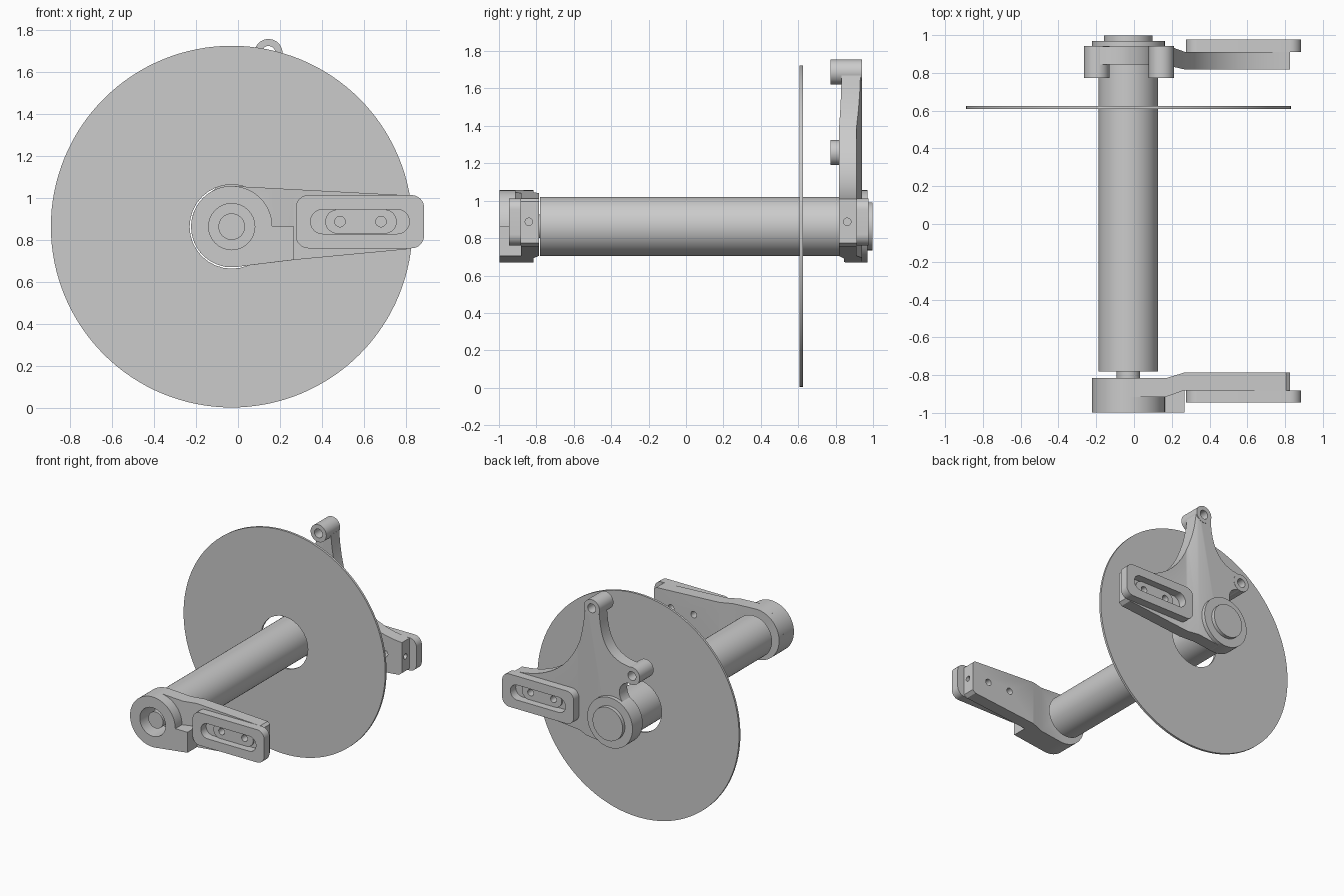
import bpy, bmesh, math
from math import cos, sin, pi

if "Cube" in bpy.data.objects:
    bpy.data.objects.remove(bpy.data.objects["Cube"])

GREY = (0.6, 0.6, 0.6, 1)
metal = bpy.data.materials.new("plain grey")
metal.use_nodes = True
metal.diffuse_color = GREY
metal.node_tree.nodes["Principled BSDF"].inputs["Base Color"].default_value = GREY

CX, CZ = -0.03, 0.863      # axle axis
SLOT_Z = 0.887             # centre height of the slotted plates


def prism(name, pts, a, b, axis="y"):
    """Extrude a closed outline from a to b along the given axis."""
    place = {"y": lambda p, t: (p[0], t, p[1]),
             "z": lambda p, t: (p[0], p[1], t),
             "x": lambda p, t: (t, p[0], p[1])}[axis]
    bm = bmesh.new()
    low = bm.faces.new([bm.verts.new(place(p, a)) for p in pts])
    ext = bmesh.ops.extrude_face_region(bm, geom=[low])
    for v in ext["geom"]:
        if isinstance(v, bmesh.types.BMVert):
            v.co["xyz".index(axis)] = b
    bmesh.ops.recalc_face_normals(bm, faces=bm.faces)
    mesh = bpy.data.meshes.new(name)
    bm.to_mesh(mesh)
    bm.free()
    mesh.materials.append(metal)
    obj = bpy.data.objects.new(name, mesh)
    bpy.context.collection.objects.link(obj)
    return obj


def arc(x, z, r, start=0, end=2 * pi, n=64):
    steps = n if end - start >= 2 * pi else n - 1
    return [(x + r * cos(start + (end - start) * i / steps),
             z + r * sin(start + (end - start) * i / steps)) for i in range(n)]


def rounded(x0, x1, z0, z1, r):
    """Rounded rectangle; a pill when r is half the height."""
    pts = []
    corners = [(x1 - r, z1 - r), (x0 + r, z1 - r), (x0 + r, z0 + r), (x1 - r, z0 + r)]
    for k, (x, z) in enumerate(corners):
        pts += arc(x, z, r * 0.999, k * pi / 2, (k + 1) * pi / 2, 10)
    return pts


def bezier(p, q, r, s, n=14):
    out = []
    for i in range(n + 1):
        t = i / n
        u = 1 - t
        out.append(tuple(u**3 * p[k] + 3 * u * u * t * q[k] + 3 * u * t * t * r[k]
                         + t**3 * s[k] for k in (0, 1)))
    return out


def boolean(obj, other, op="DIFFERENCE"):
    mod = obj.modifiers.new(op.lower(), "BOOLEAN")
    mod.operation, mod.object, mod.solver = op, other, "EXACT"
    bpy.context.view_layer.objects.active = obj
    bpy.ops.object.modifier_apply(modifier=mod.name)
    bpy.data.objects.remove(other)


def drill(obj, x, z, r, a, b):
    boolean(obj, prism("cutter", arc(x, z, r, n=32), a, b))


def slotted_mount(side, label):
    """Slotted plate with an inner pad; side is -1 at the front, 1 at the back."""
    plate = prism(label + "_slotted_plate", rounded(0.275, 0.885, 0.76, 1.013, 0.06),
                  side * 0.881, side * 0.946)
    boolean(plate, prism("cutter", rounded(0.345, 0.815, SLOT_Z - 0.058, SLOT_Z + 0.058, 0.058),
                         side * 0.8, side * 1.05))
    pad = prism(label + "_slot_pad", rounded(0.415, 0.755, SLOT_Z - 0.057, SLOT_Z + 0.057, 0.057),
                side * 0.875, side * 0.892)
    for x in (0.485, 0.68):
        drill(pad, x, SLOT_Z, 0.025, side * 0.7, side * 1.05)
    if side > 0:
        for part in (plate, pad):
            part.location.y = 0.03


def finish_arm(arm, side, y_end):
    for x in (0.485, 0.68):
        drill(arm, x, SLOT_Z, 0.025, side * 0.7, side * 1.05)
    boolean(arm, prism("cutter", arc(y_end, SLOT_Z, 0.02, n=24), 0.72, 0.9, "x"))


# Axle, stub and disc
prism("axle_tube", arc(CX, CZ, 0.158), -0.78, 0.86)
prism("axle_stub", arc(CX, CZ, 0.063), -0.96, -0.77)
disc = prism("disc", arc(CX, CZ, 0.86, n=128), 0.608, 0.625)
drill(disc, CX, CZ, 0.2, 0.5, 0.7)

# Front arm: side outline crossed with a cranked plan profile
arm_side = arc(CX, CZ, 0.193, 0.48 * pi, 1.53 * pi, 40) + [
    (0.27, 0.705), (0.8, 0.755), (0.825, 0.775), (0.825, 0.995), (0.805, 1.012)]
front_arm = prism("front_arm", arm_side, -1.1, -0.7)
boolean(front_arm, prism("cutter", [
    (-0.4, -0.816), (0.17, -0.816), (0.265, -0.787), (0.9, -0.787),
    (0.9, -0.881), (0.265, -0.881), (0.17, -0.915), (-0.4, -0.915)], 0, 2, "z"), "INTERSECT")
# Front hub with its lower stop block
hub_side = arc(CX, CZ, 0.193, 0, 1.53 * pi, 56) + [(0.267, 0.705), (0.267, CZ)]
front_hub = prism("front_hub", hub_side, -0.997, -0.87)
for part in (front_arm, front_hub):
    drill(part, CX, CZ, 0.11, -1.1, -0.7)
finish_arm(front_arm, -1, -0.84)
slotted_mount(-1, "front")

# Back bracket: arm merged with a tall fin that carries two lugs
TOP_LUG, SIDE_LUG = (0.145, 1.688), (-0.198, 1.257)
fin_side = (bezier((0.825, 1.01), (0.5, 1.03), (0.25, 1.2), (0.21, 1.67))
            + bezier((0.082, 1.67), (0.07, 1.42), (-0.02, 1.33), (-0.19, 1.32))
            + bezier((-0.2, 1.195), (-0.08, 1.2), (-0.06, 1.08), (-0.13, 1.02))
            + arc(CX, CZ, 0.192, 0.7 * pi, 1.53 * pi, 32)
            + [(0.27, 0.705), (0.8, 0.755), (0.825, 0.775)])
bracket = prism("back_bracket", fin_side, 0.7, 1.1)
boolean(bracket, prism("cutter", [
    (-0.4, 0.845), (0.15, 0.845), (0.27, 0.818), (0.9, 0.818),
    (0.9, 0.911), (0.27, 0.911), (0.19, 0.94), (-0.4, 0.94)], 0, 2, "z"), "INTERSECT")
finish_arm(bracket, 1, 0.862)
for label, (x, z) in (("top_lug", TOP_LUG), ("side_lug", SIDE_LUG)):
    lug = prism(label, arc(x, z, 0.067, n=40), 0.773, 0.942)
    for part in (lug, bracket):
        drill(part, x, z, 0.034, 0.6, 1.2)
prism("back_hub", arc(CX, CZ, 0.193), 0.85, 0.97)
prism("back_hub_cap", arc(CX, CZ, 0.128), 0.96, 0.998)
slotted_mount(1, "back")

# Smooth the round walls and keep the edges crisp
bpy.ops.object.select_all(action="DESELECT")
for obj in bpy.context.scene.objects:
    if obj.type == "MESH":
        obj.select_set(True)
        bpy.context.view_layer.objects.active = obj
bpy.ops.object.shade_smooth_by_angle(angle=math.radians(25))
